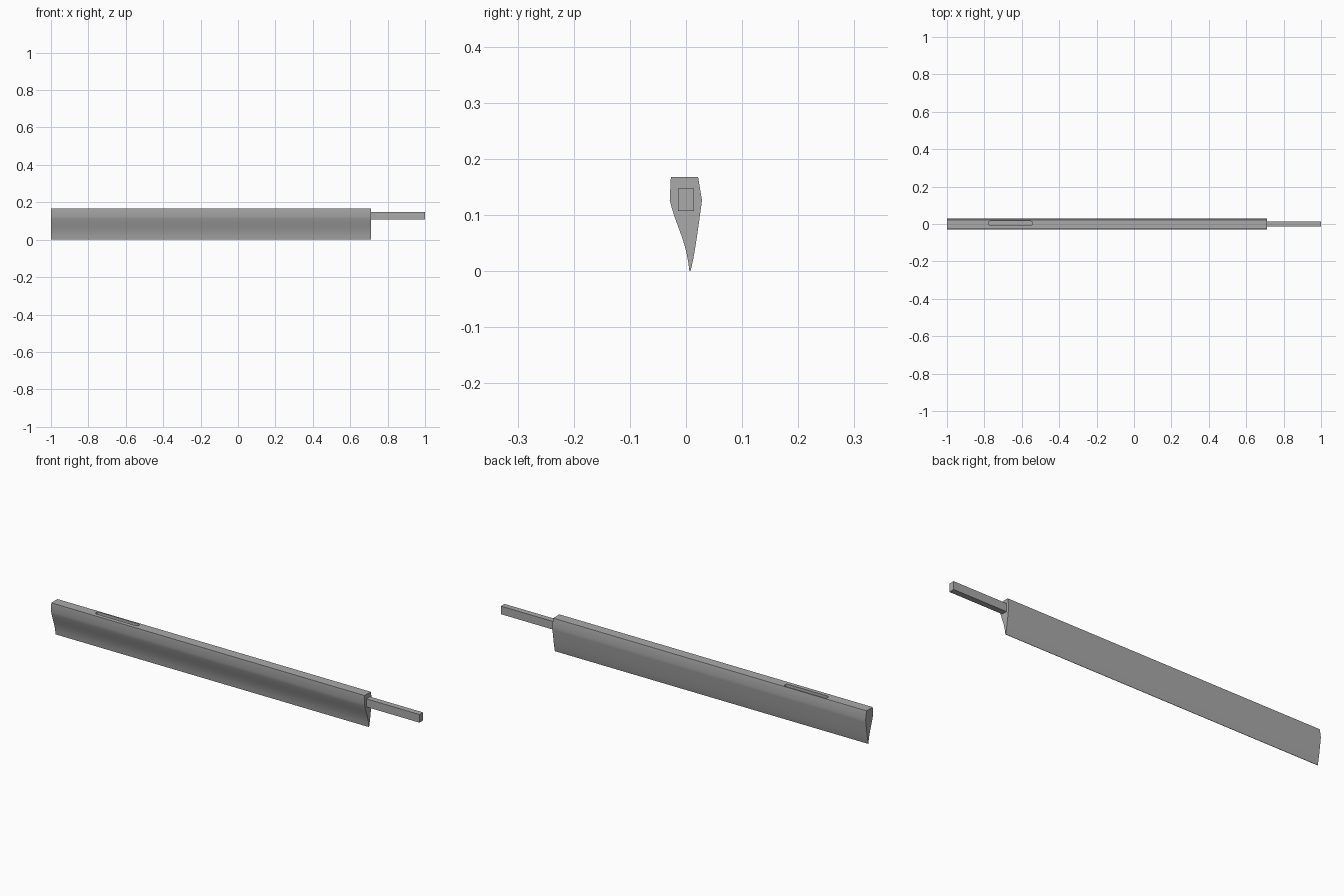
import bpy
import bmesh
import math
from mathutils import Vector
from mathutils.geometry import interpolate_bezier

cube = bpy.data.objects.get("Cube")
if cube:
    bpy.data.objects.remove(cube, do_unlink=True)

# One plain steel colour
steel = bpy.data.materials.new("grey steel")
steel.use_nodes = True
colour = (0.4, 0.4, 0.4, 1)
steel.diffuse_color = colour
steel.node_tree.nodes["Principled BSDF"].inputs["Base Color"].default_value = colour


def extrude(name, outline, offset):
    """Make a solid by extruding a closed outline along an offset."""
    bm = bmesh.new()
    face = bm.faces.new([bm.verts.new(p) for p in outline])
    moved = bmesh.ops.extrude_face_region(bm, geom=[face])["geom"]
    verts = [v for v in moved if isinstance(v, bmesh.types.BMVert)]
    bmesh.ops.translate(bm, verts=verts, vec=offset)
    bmesh.ops.recalc_face_normals(bm, faces=bm.faces)
    mesh = bpy.data.meshes.new(name)
    bm.to_mesh(mesh)
    bm.free()
    obj = bpy.data.objects.new(name, mesh)
    bpy.context.collection.objects.link(obj)
    mesh.materials.append(steel)
    return obj


def curve(points, steps=10):
    return interpolate_bezier(*[Vector((-1, y, z)) for y, z in points], steps)


# Blade: hollow front, gently bellied back, flat spine
front = curve([(-0.029, 0.126), (-0.018, 0.08), (0.001, 0.055), (0.006, 0)])
back = curve([(0.008, 0), (0.016, 0.03), (0.022, 0.08), (0.0285, 0.126)])
spine = [Vector((-1, 0.0215, 0.168)), Vector((-1, -0.027, 0.168))]
blade = extrude("blade", front + back + spine, (1.71, 0, 0))

# Rounded slot cut into the spine
slot_outline = []
for cx, cy, start in ((-0.551, 0.007, 0), (-0.769, 0.007, 90),
                      (-0.769, 0.001, 180), (-0.551, 0.001, 270)):
    for i in range(5):
        a = math.radians(start + i * 22.5)
        slot_outline.append((cx + 0.008 * math.cos(a), cy + 0.008 * math.sin(a), 0.14))
cutter = extrude("slot_cutter", slot_outline, (0, 0, 0.1))
cutter.hide_render = True

cut = blade.modifiers.new("slot", 'BOOLEAN')
cut.operation = 'DIFFERENCE'
cut.solver = 'EXACT'
cut.object = cutter
bpy.ops.object.select_all(action='DESELECT')
blade.select_set(True)
bpy.context.view_layer.objects.active = blade
bpy.ops.object.modifier_apply(modifier=cut.name)
bpy.data.objects.remove(cutter, do_unlink=True)
bpy.ops.object.shade_smooth_by_angle(angle=math.radians(30))

# Square tang at the left end
tang_section = [(0.71, y, z) for y, z in
                ((-0.014, 0.107), (0.014, 0.107), (0.014, 0.147), (-0.014, 0.147))]
extrude("tang", tang_section, (0.29, 0, 0))
